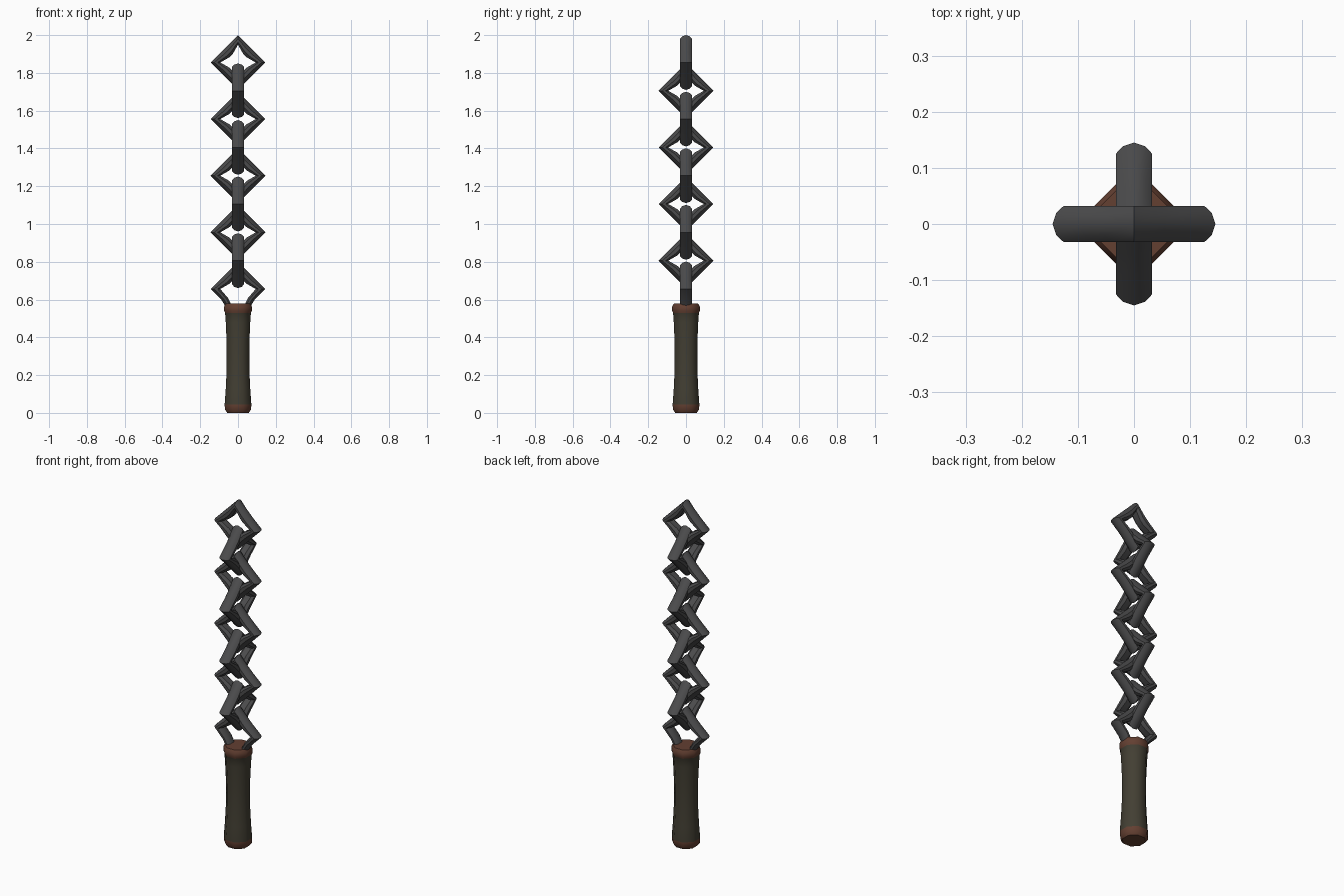
import bpy, bmesh, math
from mathutils import Vector

if "Cube" in bpy.data.objects:
    bpy.data.objects.remove(bpy.data.objects["Cube"])


def material(name, rgb):
    m = bpy.data.materials.new(name)
    m.diffuse_color = (*rgb, 1)
    m.use_nodes = True
    m.node_tree.nodes["Principled BSDF"].inputs["Base Color"].default_value = m.diffuse_color
    return m


STEEL = material("dark_steel", (0.07, 0.07, 0.072))
GRIP = material("dark_olive_wrap", (0.055, 0.049, 0.033))
BROWN = material("brown_leather", (0.125, 0.05, 0.031))


def finish(bm, name, mats, angle):
    bmesh.ops.recalc_face_normals(bm, faces=bm.faces)
    me = bpy.data.meshes.new(name)
    bm.to_mesh(me)
    bm.free()
    ob = bpy.data.objects.new(name, me)
    bpy.context.collection.objects.link(ob)
    for m in mats:
        me.materials.append(m)
    bpy.ops.object.select_all(action='DESELECT')
    ob.select_set(True)
    bpy.context.view_layer.objects.active = ob
    bpy.ops.object.shade_smooth_by_angle(angle=math.radians(angle))
    return ob


R, W = 0.145, 0.032


def link(name, z, along_y, is_open=False):
    """Diamond ring: straight outside, bars thicker at mid length than at the corners."""
    # stations: (outer point, inner point) in the plane of the link
    corners = [Vector((math.sin(k * math.pi / 2), math.cos(k * math.pi / 2))) for k in range(4)]
    stations = []
    for k in range(4):
        a, b = corners[k], corners[(k + 1) % 4]
        stations.append((a * R, a * 0.094))
        for t in (0.38, 0.62):
            stations.append(((a * (1 - t) + b * t) * R, (a * (1 - t) + b * t) * 0.073))
    if is_open:
        # the lower bars taper and run into the handle, leaving a gap
        stations = stations[7:] + stations[:6]
        for i in (0, 1, -2, -1):
            s = 1 if i < 0 else -1
            end = i in (0, -1)
            o, n = ((0.062, -0.10), (0.026, -0.10)) if end else ((0.088, -0.057), (0.055, -0.045))
            stations[i] = (Vector((s * o[0], o[1])), Vector((s * n[0], n[1])))
    # cross-section: (fraction from outer to inner, half width)
    section = [(0, 0), (0.13, 0.62), (0.38, 1), (0.72, 1), (1, 0.55),
               (1, -0.55), (0.72, -1), (0.38, -1), (0.13, -0.62)]
    bm = bmesh.new()
    rings = []
    for o, n in stations:
        ring = []
        for f, w in section:
            p = o.lerp(n, f)
            co = (w * W, p.x, z + p.y) if along_y else (p.x, w * W, z + p.y)
            ring.append(bm.verts.new(co))
        rings.append(ring)
    count, m = len(rings), len(section)
    for i in range(count - 1 if is_open else count):
        a, b = rings[i], rings[(i + 1) % count]
        for j in range(m):
            bm.faces.new((a[j], a[(j + 1) % m], b[(j + 1) % m], b[j]))
    if is_open:
        bm.faces.new(rings[0])
        bm.faces.new(rings[-1])
    finish(bm, name, [STEEL], 35)


# chain of nine links, alternating planes
for i in range(9):
    link(f"chain_link_{i + 1}", 0.656 + i * 0.1499, i % 2 == 1, i == 0)

# handle: octagonal lathe, flared ends with brown caps
profile = [(0.062, 0), (0.075, 0.018), (0.0765, 0.045), (0.070, 0.13), (0.0655, 0.22),
           (0.0645, 0.30), (0.0655, 0.38), (0.070, 0.48), (0.074, 0.53), (0.079, 0.54),
           (0.079, 0.562), (0.070, 0.578)]
bm = bmesh.new()
rings = []
for r, z in profile:
    rings.append([bm.verts.new((r * math.cos(a), r * math.sin(a), z))
                  for a in (math.pi / 8 + k * math.pi / 4 for k in range(8))])
for a, b in zip(rings, rings[1:]):
    for j in range(8):
        bm.faces.new((a[j], a[(j + 1) % 8], b[(j + 1) % 8], b[j]))
bm.faces.new(rings[0])
bm.faces.new(rings[-1])
for f in bm.faces:
    zc = f.calc_center_median().z
    f.material_index = 0 if 0.045 < zc < 0.53 else 1
finish(bm, "handle", [GRIP, BROWN], 50)
